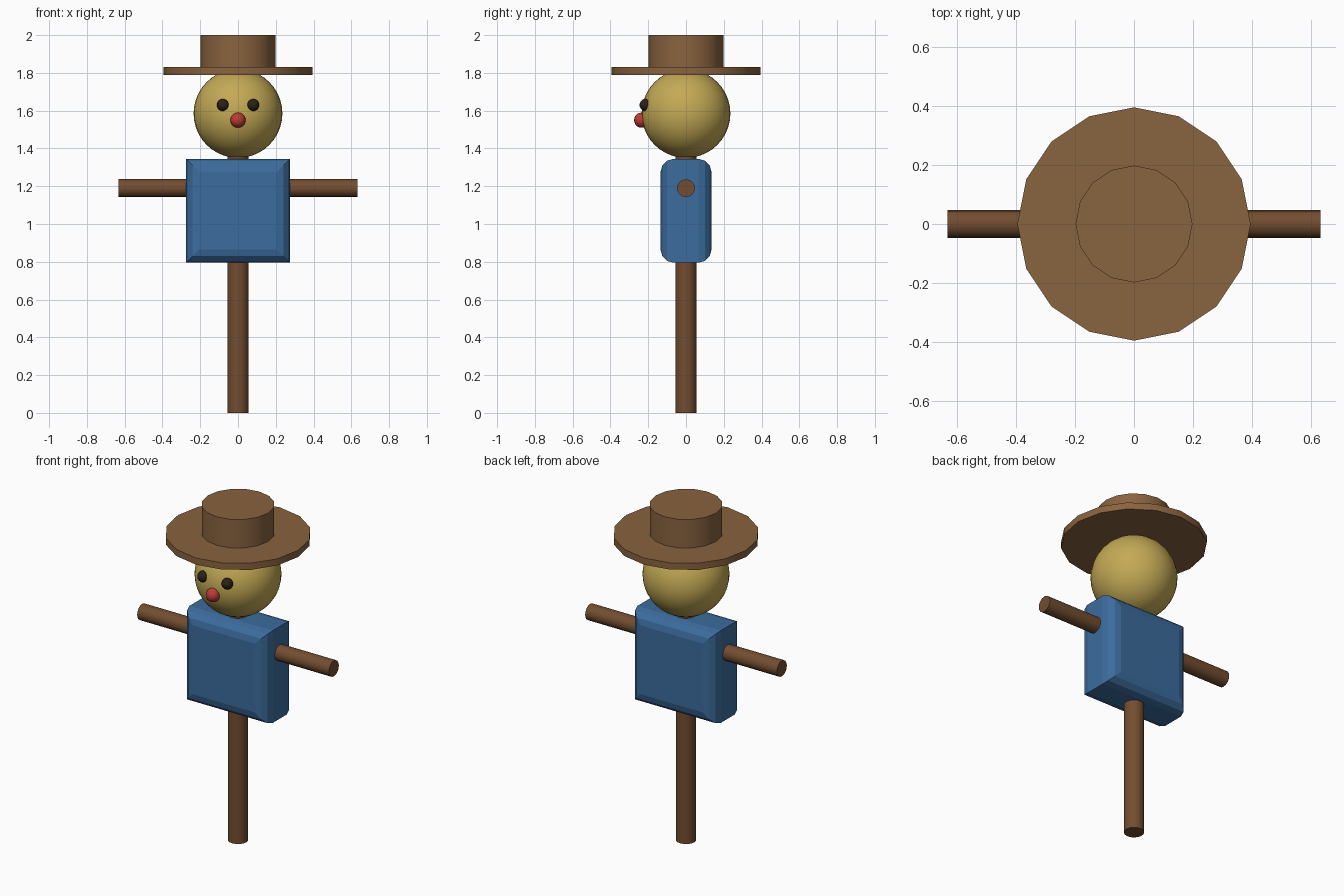
import bpy, bmesh
from math import pi, radians

if "Cube" in bpy.data.objects:
    bpy.data.objects.remove(bpy.data.objects["Cube"])


def material(name, rgb):
    m = bpy.data.materials.new(name)
    m.diffuse_color = (*rgb, 1)
    m.use_nodes = True
    m.node_tree.nodes["Principled BSDF"].inputs["Base Color"].default_value = m.diffuse_color
    return m


WOOD = material("wood", (0.17, 0.075, 0.03))
HAT = material("felt", (0.25, 0.125, 0.05))
STRAW = material("straw", (0.55, 0.40, 0.09))
SHIRT = material("blue_cloth", (0.045, 0.15, 0.34))
DARK = material("dark_button", (0.025, 0.015, 0.01))
RED = material("red_button", (0.50, 0.045, 0.035))


def finish(name, mat, smooth=True):
    ob = bpy.context.object
    ob.name = name
    ob.data.materials.append(mat)
    if smooth:
        bpy.ops.object.shade_smooth_by_angle(angle=radians(40))
    return ob


def cylinder(name, mat, r, depth, loc, sides, rot=(0, 0, 0)):
    bpy.ops.mesh.primitive_cylinder_add(vertices=sides, radius=r, depth=depth,
                                        location=loc, rotation=rot)
    return finish(name, mat)


def ball(name, mat, r, loc, segs, rings):
    bpy.ops.mesh.primitive_uv_sphere_add(segments=segs, ring_count=rings,
                                         radius=r, location=loc)
    return finish(name, mat)


# Wooden cross: upright post and one bar through both sleeves
cylinder("post", WOOD, 0.055, 1.42, (0, 0, 0.71), 16)
cylinder("arm_bar", WOOD, 0.047, 1.264, (0, 0, 1.19), 16, (0, pi / 2, 0))

# Torso: box with only the front and back rims rounded
bpy.ops.mesh.primitive_cube_add(size=1, location=(0, 0, 1.07))
torso = finish("torso", SHIRT, smooth=False)
bm = bmesh.new()
bm.from_mesh(torso.data)
bmesh.ops.scale(bm, vec=(0.55, 0.27, 0.55), verts=bm.verts)
rims = [e for e in bm.edges if abs(e.verts[0].co.y - e.verts[1].co.y) < 0.01]
bmesh.ops.bevel(bm, geom=rims, offset=0.07, offset_type='OFFSET', segments=3,
                profile=0.5, affect='EDGES', clamp_overlap=True)
bm.to_mesh(torso.data)
bm.free()

# Head and face
ball("head", STRAW, 0.235, (0, 0, 1.585), 32, 20)
for side, x in (("left", 0.08), ("right", -0.08)):
    ball(side + "_eye", DARK, 0.032, (x, -0.214, 1.63), 16, 10)
ball("nose", RED, 0.04, (0, -0.235, 1.55), 16, 10)

# Hat
cylinder("hat_brim", HAT, 0.395, 0.04, (0, 0, 1.81), 16)
cylinder("hat_crown", HAT, 0.198, 0.18, (0, 0, 1.91), 16)
